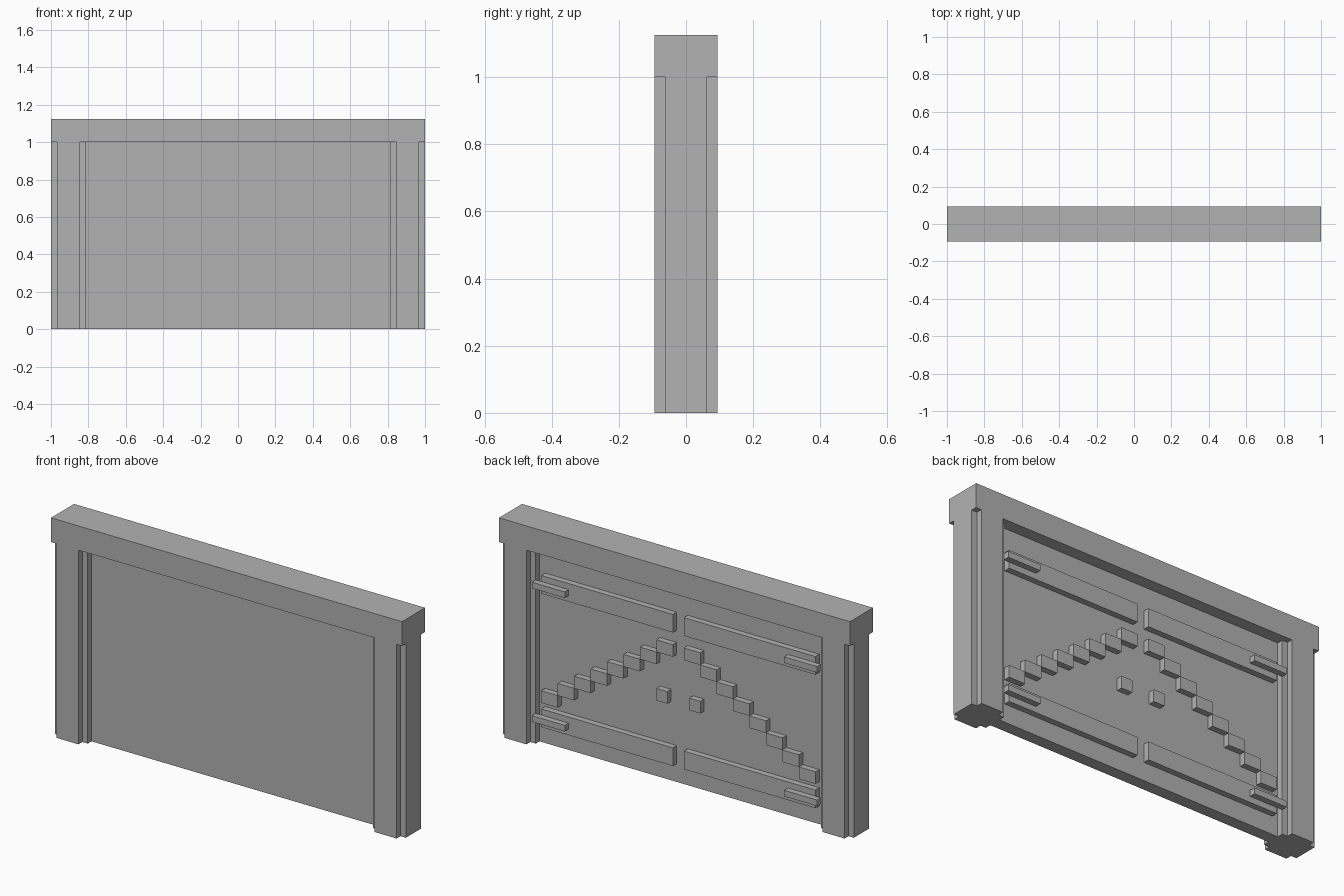
import bpy, bmesh

if "Cube" in bpy.data.objects:
    bpy.data.objects.remove(bpy.data.objects["Cube"])

U = 1 / 32  # module used for every dimension

stone = bpy.data.materials.new("plain_grey")
stone.diffuse_color = (0.448, 0.448, 0.448, 1)
stone.use_nodes = True
stone.node_tree.nodes["Principled BSDF"].inputs["Base Color"].default_value = stone.diffuse_color


def finish(name, bm):
    mesh = bpy.data.meshes.new(name)
    bmesh.ops.recalc_face_normals(bm, faces=bm.faces)
    bm.to_mesh(mesh)
    bm.free()
    mesh.materials.append(stone)
    obj = bpy.data.objects.new(name, mesh)
    bpy.context.collection.objects.link(obj)
    return obj


def box(name, x0, x1, y0, y1, z0, z1):
    """Box given by its limits in modules."""
    bm = bmesh.new()
    bmesh.ops.create_cube(bm, size=1)
    for v in bm.verts:
        v.co = ((x1 if v.co.x > 0 else x0) * U,
                (y1 if v.co.y > 0 else y0) * U,
                (z1 if v.co.z > 0 else z0) * U)
    return finish(name, bm)


def post(name, cx):
    """Square post with notched corners, extruded upwards."""
    bm = bmesh.new()
    quarter = [(3, 2), (2, 2), (2, 3)]
    outline = []
    for _ in range(4):
        outline += quarter
        quarter = [(-y, x) for x, y in quarter]
    face = bm.faces.new([bm.verts.new(((cx + x) * U, y * U, 0)) for x, y in outline])
    top = bmesh.ops.extrude_face_region(bm, geom=[face])["geom"]
    bmesh.ops.translate(bm, vec=(0, 0, 32 * U),
                        verts=[g for g in top if isinstance(g, bmesh.types.BMVert)])
    return finish(name, bm)


def mirrored(name, x0, x1, *limits):
    """Pair of boxes mirrored about the centre."""
    box(name + "_left", x0, x1, *limits)
    box(name + "_right", -x1, -x0, *limits)


# Frame and door panel
box("lintel", -32, 32, -3, 3, 32, 36)
box("panel", -26, 26, -1, 1, 0, 32)
post("post_left", 29)
post("post_right", -29)

# Rails with hinge straps on the back
for label, z in (("lower", 3), ("upper", 25)):
    mirrored(label + "_rail", 1, 25, 1, 2, z, z + 3)
    mirrored(label + "_hinge", 20, 26, 2, 3, z + 1, z + 2)

# Stepped diagonal braces, rising to the centre
for i in range(8):
    mirrored(f"brace_step_{i + 1}", 1 + 3 * i, 4 + 3 * i, 1, 2, 21 - 2 * i, 23 - 2 * i)

# Handles
mirrored("handle", 2, 4, 1, 2, 13, 15)
